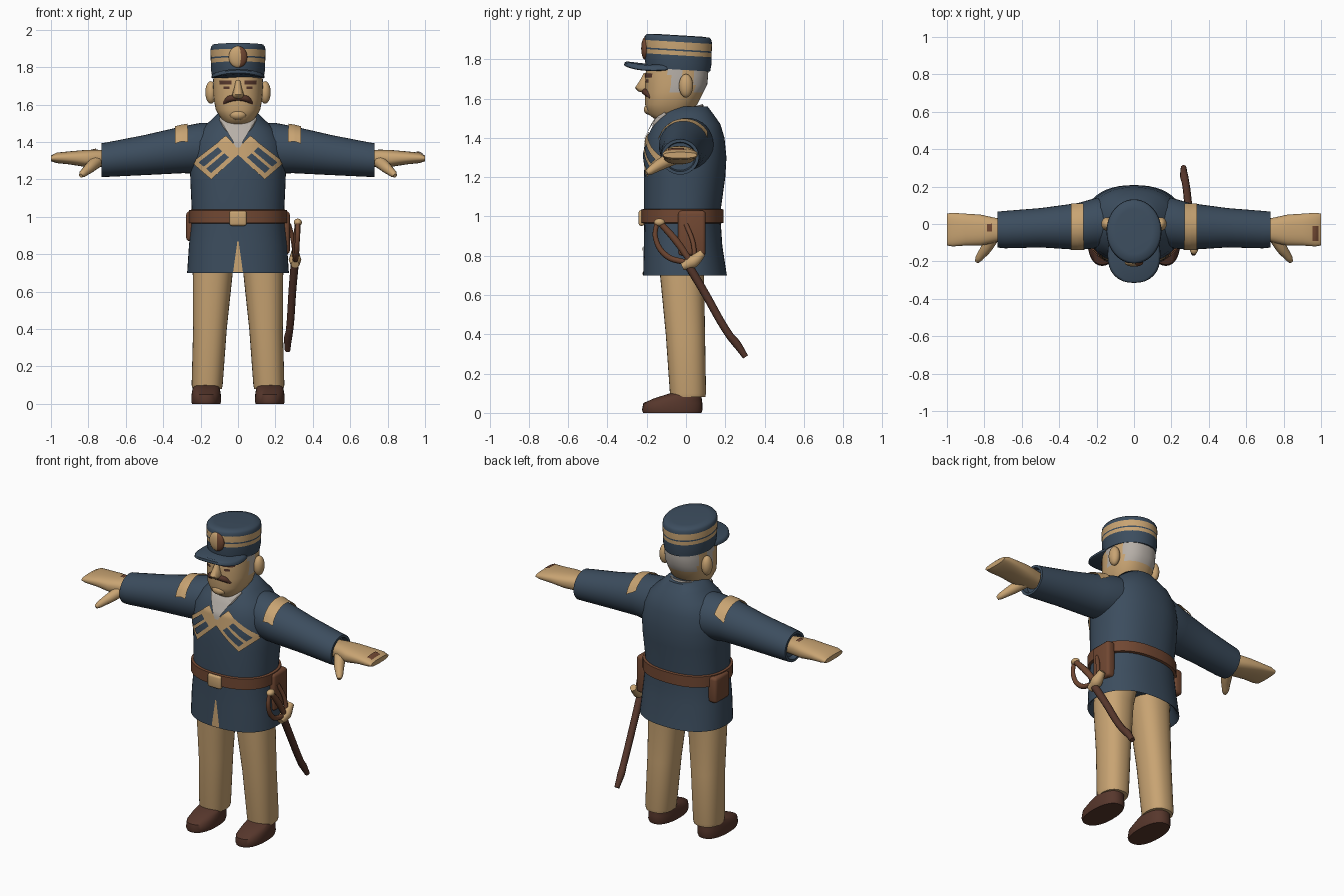
import bpy, bmesh, math
from mathutils import Vector
from mathutils.bvhtree import BVHTree

if "Cube" in bpy.data.objects:
    bpy.data.objects.remove(bpy.data.objects["Cube"])


def material(name, rgb):
    m = bpy.data.materials.new(name)
    m.use_nodes = True
    m.diffuse_color = (*rgb, 1)
    bsdf = next(n for n in m.node_tree.nodes if n.type == 'BSDF_PRINCIPLED')
    bsdf.inputs["Base Color"].default_value = (*rgb, 1)
    bsdf.inputs["Roughness"].default_value = 0.8
    return m


NAVY = material("navy cloth", (.045, .074, .112))
TAN = material("tan", (.58, .37, .17))
BROWN = material("brown leather", (.165, .064, .032))
DARK = material("dark brown", (.095, .038, .025))
GREY = material("light grey", (.47, .43, .39))
trees = {}


def finish(name, bm, mats, rule=None, angle=50):
    bmesh.ops.recalc_face_normals(bm, faces=bm.faces[:])
    if rule:
        for f in bm.faces:
            f.material_index = rule(f.calc_center_median())
    me = bpy.data.meshes.new(name)
    bm.to_mesh(me)
    bm.free()
    for m in mats:
        me.materials.append(m)
    me.shade_smooth()
    me.set_sharp_from_angle(angle=math.radians(angle))
    ob = bpy.data.objects.new(name, me)
    bpy.context.scene.collection.objects.link(ob)
    trees[name] = BVHTree.FromPolygons([v.co for v in me.vertices],
                                       [p.vertices[:] for p in me.polygons])
    return ob


def loft(name, rings, mats, axis='Z', side=1, p=2.0, n=32, rule=None, warp=None):
    """Skin superellipse rings (position, centre a, centre b, radius a, radius b)."""
    bm = bmesh.new()
    loops = []
    for t, a, b, ra, rb in rings:
        loop = []
        for i in range(n):
            c, s = math.cos(math.tau * i / n), math.sin(math.tau * i / n)
            u = a + ra * math.copysign(abs(c) ** (2 / p), c)
            v = b + rb * math.copysign(abs(s) ** (2 / p), s)
            co = Vector((u, v, t) if axis == 'Z' else (t, u, v))
            if warp:
                co.z += warp(co)
            co.x *= side
            loop.append(bm.verts.new(co))
        loops.append(loop)
    for lo, hi in zip(loops, loops[1:]):
        for i in range(n):
            j = (i + 1) % n
            bm.faces.new((lo[i], lo[j], hi[j], hi[i]))
    bm.faces.new(loops[0])
    bm.faces.new(loops[-1])
    return finish(name, bm, mats, rule)


def tube(name, pts, mat):
    """Round tube through (x, y, z, radius) points."""
    cu = bpy.data.curves.new(name, 'CURVE')
    cu.dimensions = '3D'
    cu.bevel_depth, cu.bevel_resolution, cu.use_fill_caps = 1, 3, True
    cu.resolution_u = 5
    sp = cu.splines.new('BEZIER')
    sp.bezier_points.add(len(pts) - 1)
    for bp, (x, y, z, r) in zip(sp.bezier_points, pts):
        bp.co, bp.radius = (x, y, z), r
        bp.handle_left_type = bp.handle_right_type = 'AUTO'
    tmp = bpy.data.objects.new(name + "_path", cu)
    bpy.context.scene.collection.objects.link(tmp)
    bpy.context.view_layer.update()
    me = tmp.evaluated_get(bpy.context.evaluated_depsgraph_get()).to_mesh()
    bm = bmesh.new()
    bm.from_mesh(me)
    bpy.data.objects.remove(tmp)
    return finish(name, bm, [mat])


def ball(name, loc, scale, mats, rule=None):
    bm = bmesh.new()
    bmesh.ops.create_uvsphere(bm, u_segments=20, v_segments=12, radius=1)
    bmesh.ops.scale(bm, vec=scale, verts=bm.verts[:])
    bmesh.ops.translate(bm, vec=loc, verts=bm.verts[:])
    return finish(name, bm, mats, rule)


def box(name, loc, size, mat, bevel):
    bm = bmesh.new()
    bmesh.ops.create_cube(bm, size=1)
    bmesh.ops.scale(bm, vec=size, verts=bm.verts[:])
    bmesh.ops.translate(bm, vec=loc, verts=bm.verts[:])
    bmesh.ops.bevel(bm, geom=bm.edges[:], offset=bevel, segments=3, profile=.5, affect='EDGES')
    return finish(name, bm, [mat])


def patch(name, quad, mat, on, top=False, lift=.005, n=12):
    """Thin plate draped on other parts, seen from the front (x, z) or from the top (x, y)."""
    a, b, c, d = (Vector(q) for q in quad)
    bm = bmesh.new()
    ray = Vector((0, 0, -1)) if top else Vector((0, 1, 0))
    grid = []
    for i in range(n + 1):
        row = []
        for j in range(n + 1):
            q = a.lerp(b, j / n).lerp(d.lerp(c, j / n), i / n)
            start = Vector((q.x, q.y, 3)) if top else Vector((q.x, -2, q.y))
            hits = [h for h in (trees[k].ray_cast(start, ray) for k in on) if h[0]]
            if hits:
                loc, normal = min(hits, key=lambda h: h[3])[:2]
                if normal.dot(ray) > 0:
                    normal = -normal
                row.append(bm.verts.new(loc + normal * lift))
            else:
                row.append(None)
        grid.append(row)
    for r0, r1 in zip(grid, grid[1:]):
        for j in range(n):
            vs = (r0[j], r0[j + 1], r1[j + 1], r1[j])
            if all(vs):
                bm.faces.new(vs)
    return finish(name, bm, [mat])


def rect(x0, x1, y0, y1):
    return (x0, y0), (x1, y0), (x1, y1), (x0, y1)


# Coat body with a hollow hem
loft("coat", [(.80, 0, -.01, .22, .17), (.71, 0, -.005, .258, .2), (.70, 0, -.005, .272, .213),
              (.85, 0, -.015, .262, .2), (.97, 0, -.018, .248, .195), (1.05, 0, -.018, .248, .197),
              (1.2, 0, -.007, .255, .207), (1.3, 0, -.002, .257, .208), (1.4, 0, -.002, .245, .198),
              (1.47, 0, .005, .2, .17), (1.52, 0, .005, .14, .135), (1.56, 0, .01, .1, .1)],
     [NAVY], p=2.3, n=48)

# Limbs, both sides
for side, word in ((1, "left"), (-1, "right")):
    loft(word + "_sleeve", [(.08, .01, 1.38, .12, .12), (.2, .005, 1.367, .135, .135),
                            (.3, -.013, 1.358, .125, .125), (.5, -.02, 1.33, .105, .107),
                            (.69, -.03, 1.307, .1, .093), (.73, -.03, 1.303, .096, .09),
                            (.73, -.03, 1.303, .08, .075), (.70, -.03, 1.305, .075, .07)],
         [NAVY], axis='X', side=side)
    loft(word + "_hand", [(.68, -.03, 1.31, .05, .045), (.76, -.033, 1.312, .07, .047),
                          (.82, -.033, 1.312, .083, .045), (.9, -.03, 1.315, .085, .035),
                          (.97, -.03, 1.315, .09, .028), (1.0, -.03, 1.312, .085, .015)],
         [TAN], axis='X', side=side, p=2.5)
    tube(word + "_thumb", [(side * .75, -.06, 1.3, .036), (side * .79, -.13, 1.265, .03),
                           (side * .83, -.185, 1.23, .02), (side * .84, -.202, 1.22, .011)], TAN)
    loft(word + "_trouser_leg", [(.08, .165, .01, .078, .088), (.1, .165, .01, .083, .092),
                                 (.4, .15, -.003, .09, .1), (.7, .135, -.02, .107, .112),
                                 (.84, .115, -.015, .115, .12)], [TAN], side=side, p=2.3)
    loft(word + "_shoe", [(0, .17, -.07, .076, .148), (.015, .17, -.07, .08, .154),
                          (.05, .17, -.067, .078, .15), (.075, .17, -.04, .074, .12),
                          (.1, .168, .0, .066, .08)], [DARK], side=side, p=2.3)
    low = .8 if side > 0 else .87
    box(word + "_pouch", (side * .247, .03, (low + 1.03) / 2), (.06, .14, 1.03 - low), BROWN, .018)
    patch(word + "_shoulder_strap", rect(side * .268, side * .335, -.13, .1), TAN,
          [word + "_sleeve"], top=True, lift=.01, n=16)

# Chest ornaments: striped slanted plates
for side, word in ((1, "left"), (-1, "right")):
    A, B, C, D = (Vector((side * x, z)) for x, z in ((.24, 1.29), (.14, 1.2), (-.02, 1.35), (.065, 1.43)))
    on = ["coat", "left_sleeve", "right_sleeve"]
    patch(word + "_chest_plate", (A, B, C, D), TAN, on, lift=.008, n=18)

    def at(u, v):
        return A.lerp(B, v).lerp(D.lerp(C, v), u)
    for k, v in enumerate((.18, .56)):
        patch(f"{word}_chest_stripe_{k + 1}",
              (at(.12, v), at(.12, v + .26), at(.68, v + .26), at(.68, v)), NAVY, on, lift=.013, n=18)

# Shirt front, collar and coat slit
patch("shirt_front", ((-.085, 1.5), (.085, 1.5), (.01, 1.37), (-.01, 1.37)), GREY, ["coat"], lift=.011)
patch("coat_slit", ((-.026, .705), (.026, .705), (.003, .87), (-.003, .87)), TAN, ["coat"])
loft("collar", [(1.44, 0, -.02, .118, .122), (1.55, 0, -.025, .098, .112), (1.55, 0, -.025, .088, .1),
                (1.5, 0, -.025, .08, .09)], [GREY], warp=lambda c: c.y * .25)
for side, word in ((1, "left"), (-1, "right")):
    tube(word + "_collar_fold", [(side * .09, -.1, 1.525, .012), (side * .06, -.145, 1.48, .02),
                                 (side * .035, -.165, 1.43, .012)], GREY)

# Head, with grey hair at the back and sideburns
def hair(c):
    return int(c.z > 1.63 and (c.y > .045 or (-.085 < c.y < -.015 and abs(c.x) > .1)))


loft("head", [(1.46, 0, -.04, .07, .07), (1.50, 0, -.09, .07, .075), (1.525, 0, -.09, .09, .108),
              (1.57, 0, -.075, .118, .133), (1.63, 0, -.06, .13, .148), (1.67, 0, -.05, .132, .158),
              (1.72, 0, -.047, .133, .16), (1.79, 0, -.04, .13, .155)],
     [TAN, GREY], p=2.3, n=48, rule=hair)
ball("chin", (0, -.185, 1.545), (.045, .03, .028), [TAN])
loft("nose", [(1.73, 0, -.2, .012, .015), (1.69, 0, -.21, .02, .026), (1.655, 0, -.215, .031, .045),
              (1.637, 0, -.21, .026, .035), (1.63, 0, -.2, .012, .02)], [TAN], n=16)
tube("moustache", [(-.075, -.178, 1.605, .009), (-.045, -.2, 1.63, .018), (0, -.212, 1.635, .014),
                   (.045, -.2, 1.63, .018), (.075, -.178, 1.605, .009)], DARK)
for side, word in ((1, "left"), (-1, "right")):
    ball(word + "_ear", (side * .145, .0, 1.665), (.03, .036, .06), [TAN])
    patch(word + "_eyebrow", rect(side * .035, side * .095, 1.708, 1.728), DARK, ["head"], n=6)
    patch(word + "_eye", rect(side * .045, side * .075, 1.682, 1.696), DARK, ["head"], n=6)

# Cap with banded crown, visor and badge
def band(c):
    z = c.z + .06 * c.y
    return int(1.818 < z < 1.84 or 1.848 < z < 1.886)


loft("cap", [(1.745, 0, -.04, .138, .163), (1.78, 0, -.04, .144, .169), (1.818, 0, -.04, .145, .17),
             (1.84, 0, -.04, .146, .171), (1.848, 0, -.04, .146, .171), (1.886, 0, -.04, .147, .172),
             (1.905, 0, -.04, .145, .17), (1.917, 0, -.04, .136, .16), (1.92, 0, -.04, .1, .12)],
     [NAVY, TAN], n=48, rule=band, warp=lambda c: -.06 * c.y)
loft("visor", [(1.752, 0, -.165, .135, .143), (1.758, 0, -.165, .142, .15), (1.772, 0, -.165, .14, .148),
               (1.778, 0, -.165, .128, .136)], [NAVY], p=2.3,
     warp=lambda c: -1.3 * c.x ** 2 + .012)
ball("cap_badge", (0, -.208, 1.855), (.05, .02, .058), [BROWN, TAN], rule=lambda c: int(c.x < .008))

# Belt and buckle
loft("belt", [(.965, 0, -.018, .25, .198), (.968, 0, -.018, .262, .21), (1.035, 0, -.018, .262, .21),
              (1.038, 0, -.018, .25, .198)], [BROWN], p=2.3, n=48)
box("belt_buckle", (0, -.226, .992), (.092, .03, .08), TAN, .012)

# Sword in its sheath on the left hip
tube("sword_grip", [(.32, -.13, .965, .016), (.312, -.05, .875, .019), (.305, .02, .775, .016)], BROWN)
tube("sword_hand_guard", [(.32, -.15, .965, .012), (.318, -.155, .89, .013), (.312, -.1, .8, .015),
                          (.305, -.0, .765, .015)], BROWN)
ball("sword_pommel", (.32, -.135, .97), (.022, .028, .02), [TAN])
tube("sword_collar", [(.305, -.02, .745, .022), (.305, .035, .77, .034), (.305, .085, .815, .02)], TAN)
tube("sheath", [(.304, .01, .755, .022), (.292, .09, .62, .021), (.275, .225, .39, .02),
                (.268, .255, .355, .022), (.265, .303, .285, .015)], DARK)
tube("sword_strap", [(.272, .0, .96, .012), (.295, .035, .87, .012), (.303, .045, .79, .012)], BROWN)

# Marks on the hands
patch("left_hand_mark", rect(.955, .985, -.09, -.01), BROWN, ["left_hand"], top=True, n=6)
patch("right_hand_mark", rect(-.785, -.76, -.04, 0), BROWN, ["right_hand"], top=True, n=6)
